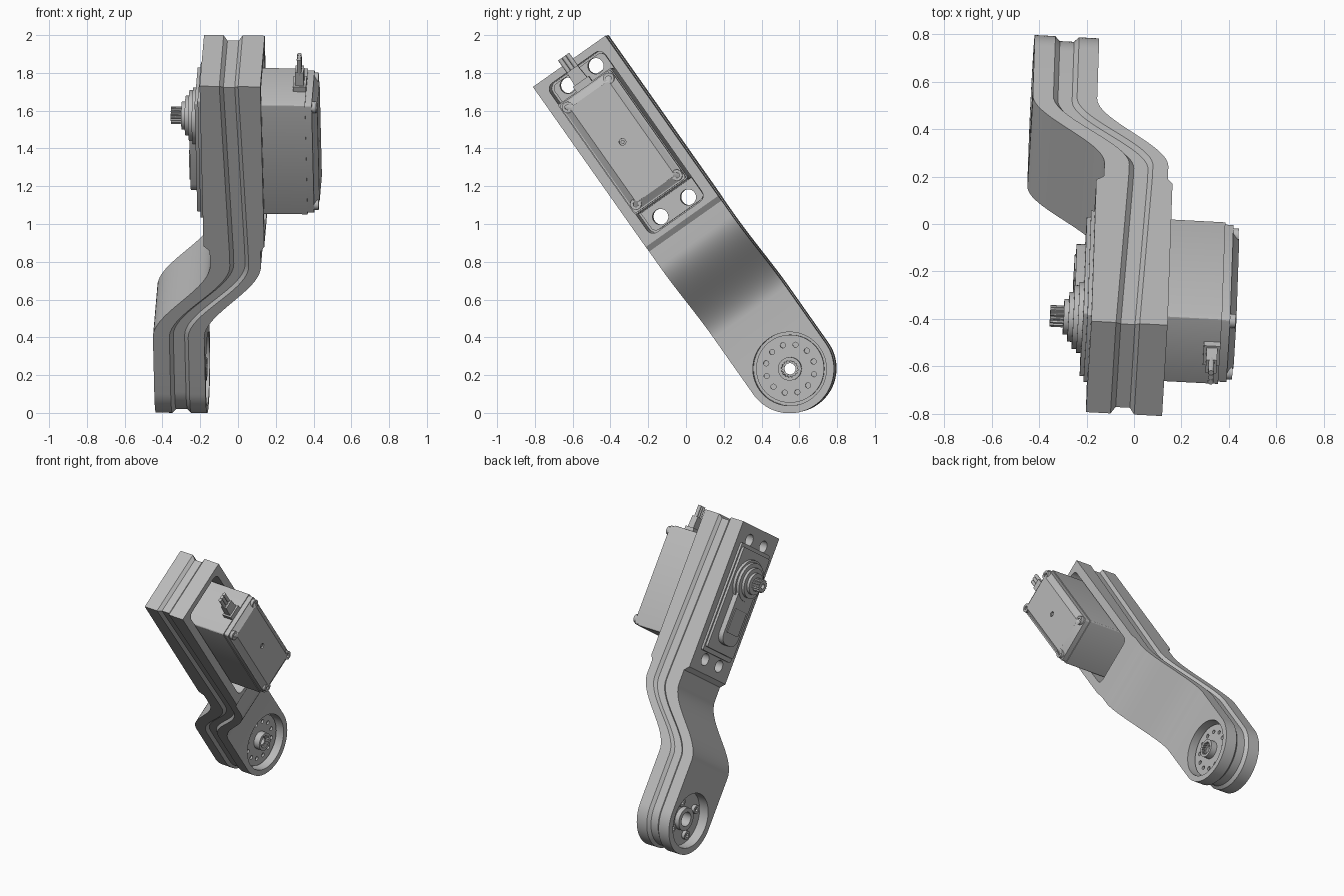
import bpy, bmesh
from math import sin, cos, pi
from mathutils import Matrix, Vector

old = bpy.data.objects.get("Cube")
if old:
    bpy.data.objects.remove(old)

grey = bpy.data.materials.new("light grey")
grey.use_nodes = True
COLOUR = (0.5, 0.5, 0.5, 1)
grey.diffuse_color = COLOUR
grey.node_tree.nodes["Principled BSDF"].inputs["Base Color"].default_value = COLOUR

parts = []


# ---- helpers: local x is the thickness, y the width, z the length of the arm
def add(name, bm):
    bmesh.ops.recalc_face_normals(bm, faces=bm.faces)
    mesh = bpy.data.meshes.new(name)
    bm.to_mesh(mesh)
    bm.free()
    mesh.materials.append(grey)
    ob = bpy.data.objects.new(name, mesh)
    bpy.context.collection.objects.link(ob)
    parts.append(ob)
    return ob


def circle(r, y=0, z=0, n=40):
    return [(y + r * cos(2 * pi * i / n), z + r * sin(2 * pi * i / n)) for i in range(n)]


def gear(r, depth, y=0, z=0, teeth=16):
    pts = []
    for i in range(teeth * 4):
        rr = r if i % 4 < 2 else r - depth
        a = 2 * pi * i / (teeth * 4)
        pts.append((y + rr * cos(a), z + rr * sin(a)))
    return pts


def rounded(half, z0, z1, r=0.02, n=5):
    pts = []
    corners = [(half - r, z1 - r), (r - half, z1 - r), (r - half, z0 + r), (half - r, z0 + r)]
    for k, (cy, cz) in enumerate(corners):
        for i in range(n + 1):
            a = pi / 2 * (k + i / n)
            pts.append((cy + r * cos(a), cz + r * sin(a)))
    return pts


def prism(name, pts, x0, x1, end_pts=None):
    bm = bmesh.new()
    a = [bm.verts.new((x0, y, z)) for y, z in pts]
    b = [bm.verts.new((x1, y, z)) for y, z in end_pts or pts]
    bm.faces.new(a)
    bm.faces.new(b)
    for i in range(len(a)):
        bm.faces.new((a[i - 1], a[i], b[i], b[i - 1]))
    return add(name, bm)


def cut(target, pts, x0, x1):
    cutter = prism("cutter", pts, x0, x1)
    parts.remove(cutter)
    cutter.hide_render = True
    mod = target.modifiers.new("cut", "BOOLEAN")
    mod.operation = "DIFFERENCE"
    mod.solver = "EXACT"
    mod.object = cutter
    bpy.context.view_layer.objects.active = target
    bpy.ops.object.modifier_apply(modifier=mod.name)
    bpy.data.objects.remove(cutter)


# ---- arm: two cranked shells with a recessed, chamfered seam between them
R, TOP, LIP = 0.235, 1.997, 0.02


def ramp(u, a, b):
    t = min(max((u - a) / (b - a), 0), 1)
    return t * t * (3 - 2 * t)


def crank(low, high, step=0.0, drift=0.0):
    return lambda u: (low + (high - low) * ramp(u, 0.365, 0.835)
                      + step * ramp(u, 0.93, 0.96) + drift * max(u - 0.9, 0))


def shifted(f, d):
    return lambda u: f(u) + d


seam = crank(-0.295, 0.035, drift=-0.03)
columns = [(crank(-0.432, -0.12, -0.032), 0), (shifted(seam, -0.05), 0),
           (shifted(seam, -0.03), LIP), (shifted(seam, 0.03), LIP),
           (shifted(seam, 0.05), 0), (crank(-0.16, 0.15, 0.02), 0)]

stations = []                       # half width and length for a given inset
for i in range(20):
    t = 0.04 + (pi / 2 - 0.04) * i / 20
    stations.append(lambda d, t=t: ((R - d) * sin(t), -(R - d) * cos(t)))
for u in [0, 0.18, 0.365] + [0.365 + 0.47 * i / 24 for i in range(1, 25)] + [0.93, 0.945, 0.96, 1.5]:
    stations.append(lambda d, u=u: (R - d, u))
stations.append(lambda d: (R - d, TOP - d))

bm = bmesh.new()
loops = []
for st in stations:
    sides = []
    for s in (-1, 1):
        row = []
        for f, inset in columns:
            h, u = st(inset)
            row.append(bm.verts.new((f(u), s * h, u)))
        sides.append(row)
    loops.append(sides[0] + sides[1][::-1])
count = len(loops[0])
for a, b in zip(loops, loops[1:]):
    for i in range(count):
        bm.faces.new((a[i - 1], a[i], b[i], b[i - 1]))
for end in (loops[0], loops[-1]):
    for i in range(len(columns) - 1):
        bm.faces.new((end[i], end[i + 1], end[count - 2 - i], end[count - 1 - i]))
arm = add("arm", bm)

# servo bay, joint pockets and screw holes
SCREWS = [(y, z) for y in (-0.09, 0.09) for z in (1.05, 1.9)]
cut(arm, rounded(0.178, 0.99, 1.955, 0.04), -0.1, 0.4)
cut(arm, circle(0.195, n=64), -0.24, 0)
cut(arm, circle(0.19, n=64), -0.6, -0.36)
cut(arm, circle(0.05), -0.5, -0.1)

# ---- servo mounting flange inside the bay
flange = prism("servo_flange", rounded(0.165, 1.0, 1.945, 0.03), -0.1, -0.05)
for y, z in SCREWS:
    cut(arm, circle(0.042, y, z, 24), -0.3, 0)
    cut(flange, circle(0.042, y, z, 24), -0.3, 0.1)

# ---- servo body with bevelled cover and corner screws
Z0, Z1 = 1.125, 1.838
body = prism("servo_body", rounded(0.172, Z0, Z1, 0.012, 3), -0.08, 0.40)
prism("servo_cover_rim", rounded(0.166, Z0 + 0.006, Z1 - 0.006, 0.015, 3), 0.40, 0.435)
cover = prism("servo_cover", rounded(0.158, Z0 + 0.014, Z1 - 0.014, 0.02, 3), 0.435, 0.462,
              rounded(0.125, Z0 + 0.05, Z1 - 0.05, 0.02, 3))
cut(cover, circle(0.018, 0, 1.48, 16), 0.45, 0.6)
prism("cover_pin", circle(0.01, 0, 1.48, 12), 0.44, 0.458)
for y in (-0.133, 0.133):
    for z in (1.17, 1.797):
        screw = prism("cover_screw", circle(0.03, y, z, 20), 0.40, 0.458)
        cut(screw, circle(0.015, y, z, 6), 0.445, 0.5)

# ---- cable boot and wires
prism("cable_boot_base", [(-0.05, Z1 - 0.02), (0.05, Z1 - 0.02), (0.05, 1.87), (-0.05, 1.87)], 0.33, 0.40)
prism("cable_boot", [(-0.04, 1.87), (0.04, 1.87), (0.034, 1.95), (-0.034, 1.95)], 0.342, 0.388)
for y in (-0.024, 0, 0.024):
    bm = bmesh.new()
    bmesh.ops.create_cone(bm, cap_ends=True, segments=12, radius1=0.012, radius2=0.012, depth=0.1,
                          matrix=Matrix.Translation((0.365, y, 1.98)))
    add("cable_wire", bm)

# ---- gearbox and splined output shaft on the other face
SHAFT = 1.64
prism("gearbox_frame", rounded(0.18, 1.1, 1.865, 0.015, 3), -0.145, -0.168)
prism("gearbox_case", rounded(0.168, 1.13, 1.84, 0.015, 3), -0.16, -0.185)
prism("gearbox_cover", rounded(0.095, 1.19, SHAFT, 0.07), -0.18, -0.222)
prism("gearbox_label", rounded(0.07, 1.27, 1.44, 0.01), -0.222, -0.228)
for r, x in ((0.15, -0.205), (0.135, -0.225), (0.105, -0.245), (0.075, -0.265)):
    prism("shaft_collar", circle(r, 0, SHAFT, 48), -0.18, x)
shaft = prism("output_shaft", gear(0.046, 0.007, 0, SHAFT), -0.26, -0.322)
cut(shaft, circle(0.018, 0, SHAFT, 16), -0.4, -0.29)

# ---- joint horn with its ring of holes and splined hub
horn = prism("joint_horn", circle(0.18, n=64), -0.245, -0.21)
hub = prism("horn_hub", circle(0.062), -0.215, -0.165)
cut(horn, circle(0.045), -0.3, -0.1)
cut(hub, gear(0.045, 0.006), -0.19, -0.1)
cut(hub, circle(0.03, n=24), -0.3, -0.1)
for i in range(12):
    a = 2 * pi * (i + 0.4) / 12
    cut(horn, circle(0.014, 0.13 * cos(a), 0.13 * sin(a), 12), -0.225, -0.1)

# ---- bearing ring and fixing screws in the opposite pocket
ring = prism("joint_ring", circle(0.08), -0.355, -0.395)
cut(ring, circle(0.05), -0.5, -0.3)
for i in range(4):
    a = pi / 4 + i * pi / 2
    y, z = 0.13 * cos(a), 0.13 * sin(a)
    head = prism("joint_screw", circle(0.03, y, z, 20), -0.355, -0.385)
    cut(head, circle(0.015, y, z, 6), -0.5, -0.37)

# ---- lean the whole assembly into its pose
wide = Vector((0.05, 0.816, 0.576)).normalized()
normal = wide.cross(Vector((-0.02, -0.577, 0.816))).normalized()
along = normal.cross(wide)
pose = Matrix((normal, wide, along)).transposed().to_4x4()
pose.translation = (0, 0.54, 0.231)
bpy.ops.object.select_all(action="DESELECT")
for ob in parts:
    ob.matrix_world = pose
    ob.select_set(True)
bpy.context.view_layer.objects.active = arm
bpy.ops.object.shade_smooth_by_angle(angle=0.45)
